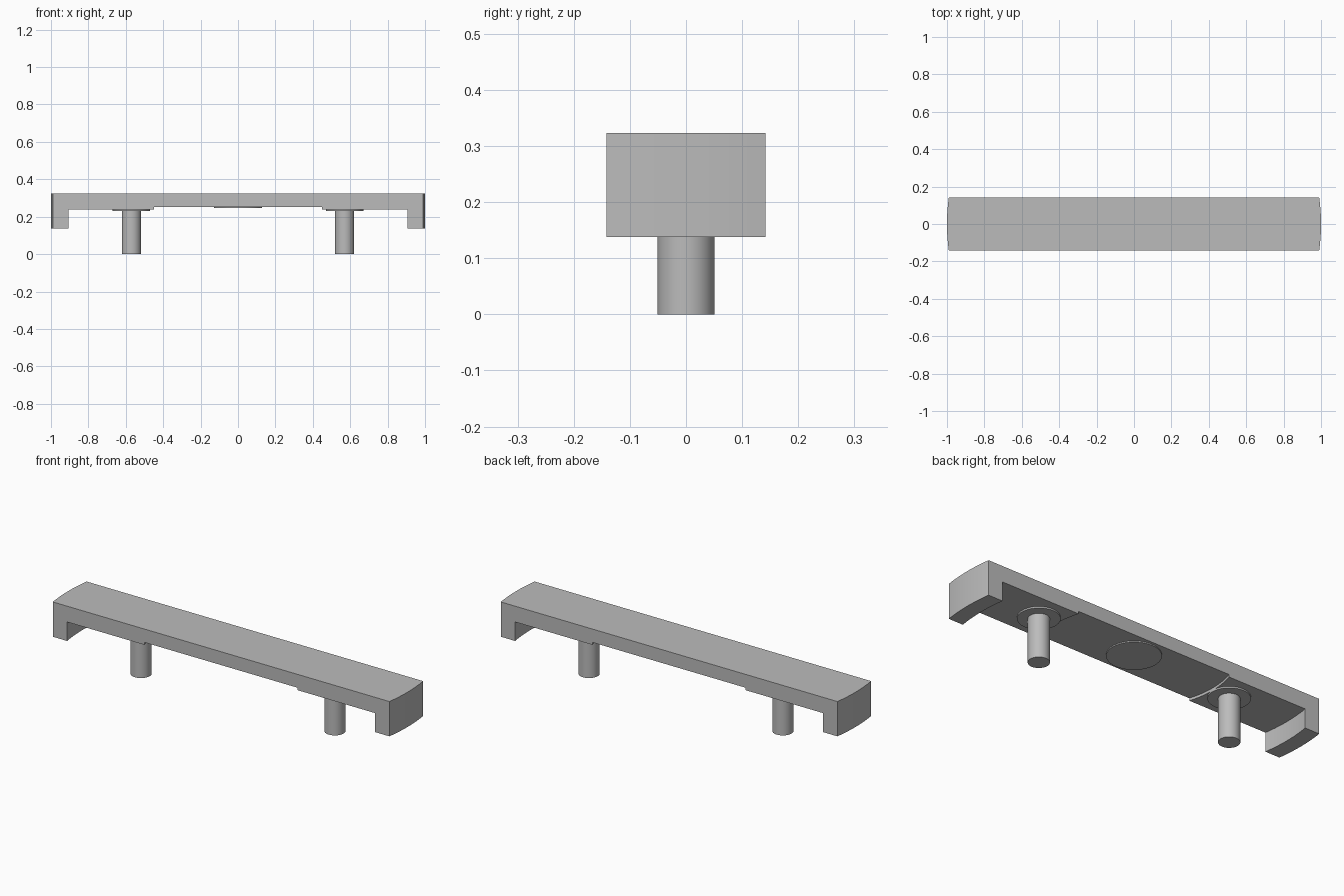
import bpy, bmesh
from math import sqrt

cube = bpy.data.objects.get("Cube")
if cube:
    bpy.data.objects.remove(cube, do_unlink=True)

grey = bpy.data.materials.new("satin grey")
grey.use_nodes = True
grey.diffuse_color = (0.5, 0.5, 0.5, 1)
grey.node_tree.nodes["Principled BSDF"].inputs["Base Color"].default_value = (0.5, 0.5, 0.5, 1)

HALF_WIDTH = 0.142
TOP, UNDERSIDE, RECESS, LIP = 0.323, 0.239, 0.252, 0.138
POST_X = 0.57


def finish(obj):
    """Apply the material and smooth shading with sharp edges."""
    obj.data.materials.clear()
    obj.data.materials.append(grey)
    bpy.ops.object.select_all(action="DESELECT")
    obj.select_set(True)
    bpy.context.view_layer.objects.active = obj
    bpy.ops.object.shade_smooth_by_angle(angle=0.6)


def cylinder(name, x, radius, bottom, top):
    bpy.ops.mesh.primitive_cylinder_add(
        vertices=64, radius=radius, depth=top - bottom, location=(x, 0, (bottom + top) / 2))
    obj = bpy.context.object
    obj.name = name
    finish(obj)


# Handle body: half profile as (arc radius, height), mirrored and swept across y.
# Every step follows an arc about the centre of the handle.
half = [(1.0, TOP), (1.0, LIP), (0.917, LIP), (0.917, UNDERSIDE), (0.472, UNDERSIDE), (0.472, RECESS)]
profile = [(1, r, z) for r, z in half] + [(-1, r, z) for r, z in reversed(half)]
STEPS = 24

bm = bmesh.new()
slices = []
for i in range(STEPS + 1):
    y = HALF_WIDTH * (2 * i / STEPS - 1)
    slices.append([bm.verts.new((s * sqrt(r * r - y * y), y, z)) for s, r, z in profile])
count = len(profile)
for a, b in zip(slices, slices[1:]):
    for j in range(count):
        k = (j + 1) % count
        bm.faces.new((a[j], a[k], b[k], b[j]))
bm.faces.new(slices[0])
bm.faces.new(slices[-1][::-1])
bmesh.ops.recalc_face_normals(bm, faces=bm.faces)
mesh = bpy.data.meshes.new("handle_body")
bm.to_mesh(mesh)
bm.free()
body = bpy.data.objects.new("handle_body", mesh)
bpy.context.collection.objects.link(body)
finish(body)

# Mounting posts with their thin collars
for side, x in (("left", POST_X), ("right", -POST_X)):
    cylinder(side + "_collar", x, 0.1, 0.231, UNDERSIDE + 0.004)
    cylinder(side + "_post", x, 0.051, 0, UNDERSIDE + 0.004)

# Shallow round pad under the middle
cylinder("centre_pad", 0, 0.128, 0.246, RECESS + 0.004)
